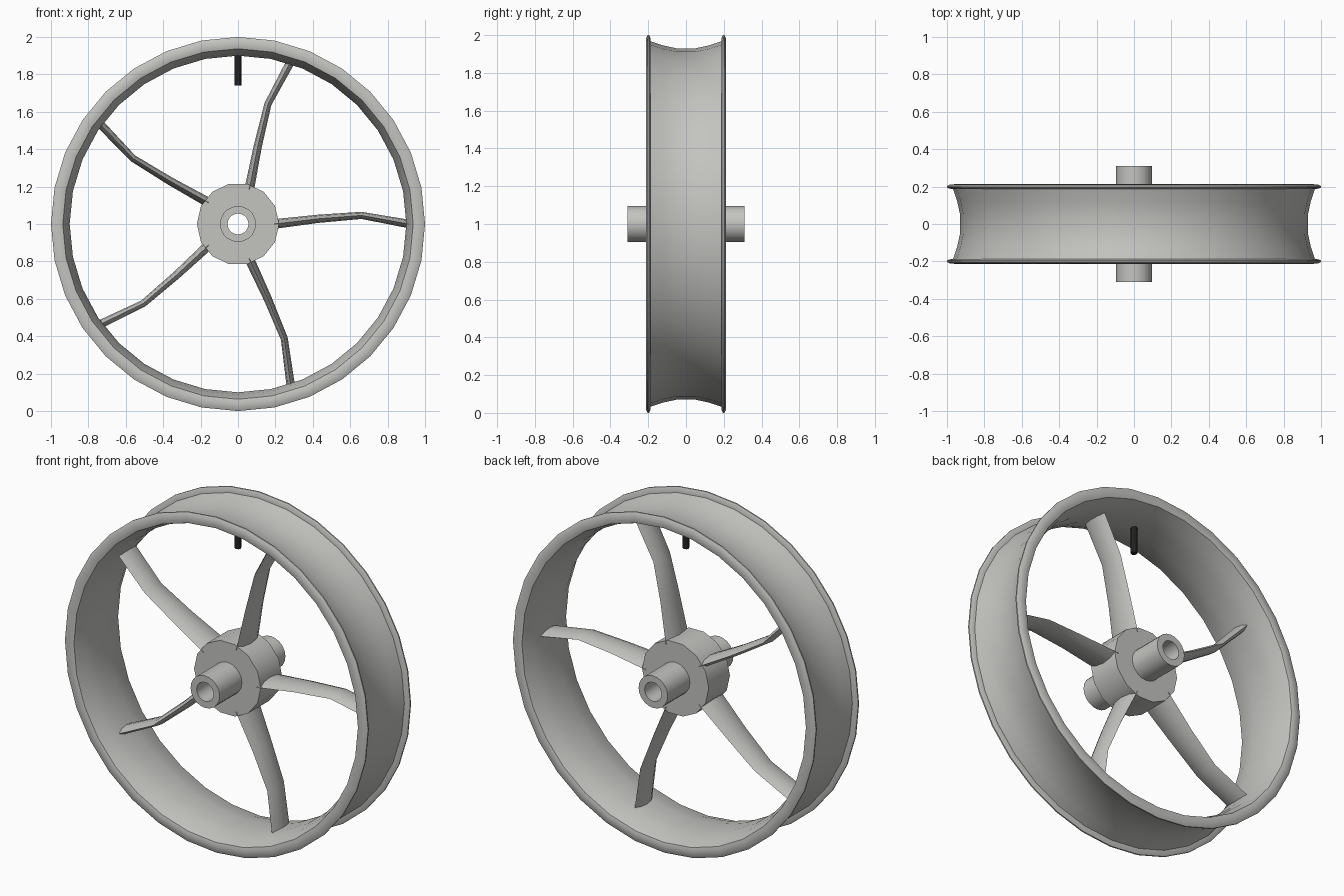
import bpy, bmesh, math
from mathutils import Matrix, Vector

if "Cube" in bpy.data.objects:
    bpy.data.objects.remove(bpy.data.objects["Cube"])

CENTER = Vector((0, 0, 1))


def material(name, rgb):
    m = bpy.data.materials.new(name)
    m.diffuse_color = (*rgb, 1)
    m.use_nodes = True
    m.node_tree.nodes["Principled BSDF"].inputs["Base Color"].default_value = m.diffuse_color
    return m


metal = material("light grey metal", (0.55, 0.55, 0.53))
rubber = material("black rubber", (0.015, 0.015, 0.015))


def finish(name, bm, mat, angle):
    bmesh.ops.recalc_face_normals(bm, faces=bm.faces)
    me = bpy.data.meshes.new(name)
    bm.to_mesh(me)
    bm.free()
    me.materials.append(mat)
    ob = bpy.data.objects.new(name, me)
    bpy.context.collection.objects.link(ob)
    bpy.ops.object.select_all(action='DESELECT')
    ob.select_set(True)
    bpy.context.view_layer.objects.active = ob
    bpy.ops.object.shade_smooth_by_angle(angle=math.radians(angle))
    return ob


def bridge(bm, a, b):
    n = len(a)
    for i in range(n):
        j = (i + 1) % n
        bm.faces.new((a[i], a[j], b[j], b[i]))


def lathe(name, profile, sides, mat, angle=35):
    """Spin a closed (y, radius) profile round the wheel axle."""
    bm = bmesh.new()
    rings = []
    for k in range(sides):
        t = 2 * math.pi * k / sides
        rings.append([bm.verts.new(CENTER + Vector((r * math.cos(t), y, r * math.sin(t))))
                      for y, r in profile])
    for k in range(sides):
        bridge(bm, rings[k], rings[(k + 1) % sides])
    return finish(name, bm, mat, angle)


def mirrored(half):
    """Mirror a half profile in y."""
    return half + [(-y, r) for y, r in reversed(half)]


# Rim: waisted outer channel, edge flanges, tapered inner wall
rim_half = [(0.06, 0.90), (0.14, 0.913), (0.208, 0.937), (0.213, 0.955), (0.211, 0.985),
            (0.203, 1.0), (0.195, 1.0), (0.189, 0.988), (0.187, 0.967),
            (0.12, 0.945), (0.05, 0.93)]
lathe("rim", mirrored(rim_half), 32, metal, 32)

# Hub drum and hollow axle tube
lathe("hub", mirrored([(0.1, 0.08), (0.1, 0.22)]), 14, metal)
lathe("axle_tube", mirrored([(0.31, 0.056), (0.31, 0.096)]), 20, metal)

# Spokes: bent blades with a lens section (radius, sideways offset, half depth, half thickness)
STATIONS = [(0.195, 0.0, 0.104, 0.026), (0.43, 0.028, 0.088, 0.022),
            (0.66, 0.046, 0.078, 0.019), (0.915, 0.0, 0.082, 0.023)]
LENS = [(-1, 0), (-0.6, 0.72), (0, 1), (0.6, 0.72), (1, 0), (0.6, -0.72), (0, -1), (-0.6, -0.72)]
for s in range(5):
    bm = bmesh.new()
    turn = Matrix.Rotation(-2 * math.pi * s / 5, 3, 'Y')
    loops = [[bm.verts.new(CENTER + turn @ Vector((r, u * w, off + v * t))) for u, v in LENS]
             for r, off, w, t in STATIONS]
    for a, b in zip(loops, loops[1:]):
        bridge(bm, a, b)
    bm.faces.new(loops[0])
    bm.faces.new(loops[-1])
    finish(f"spoke_{s + 1}", bm, metal, 45)

# Valve stem hanging inside the top of the rim
bm = bmesh.new()
bmesh.ops.create_cone(bm, cap_ends=True, segments=8, radius1=0.018, radius2=0.018, depth=0.175,
                      matrix=Matrix.Translation((0, 0, 1.8275)))
finish("valve_stem", bm, rubber, 50)
